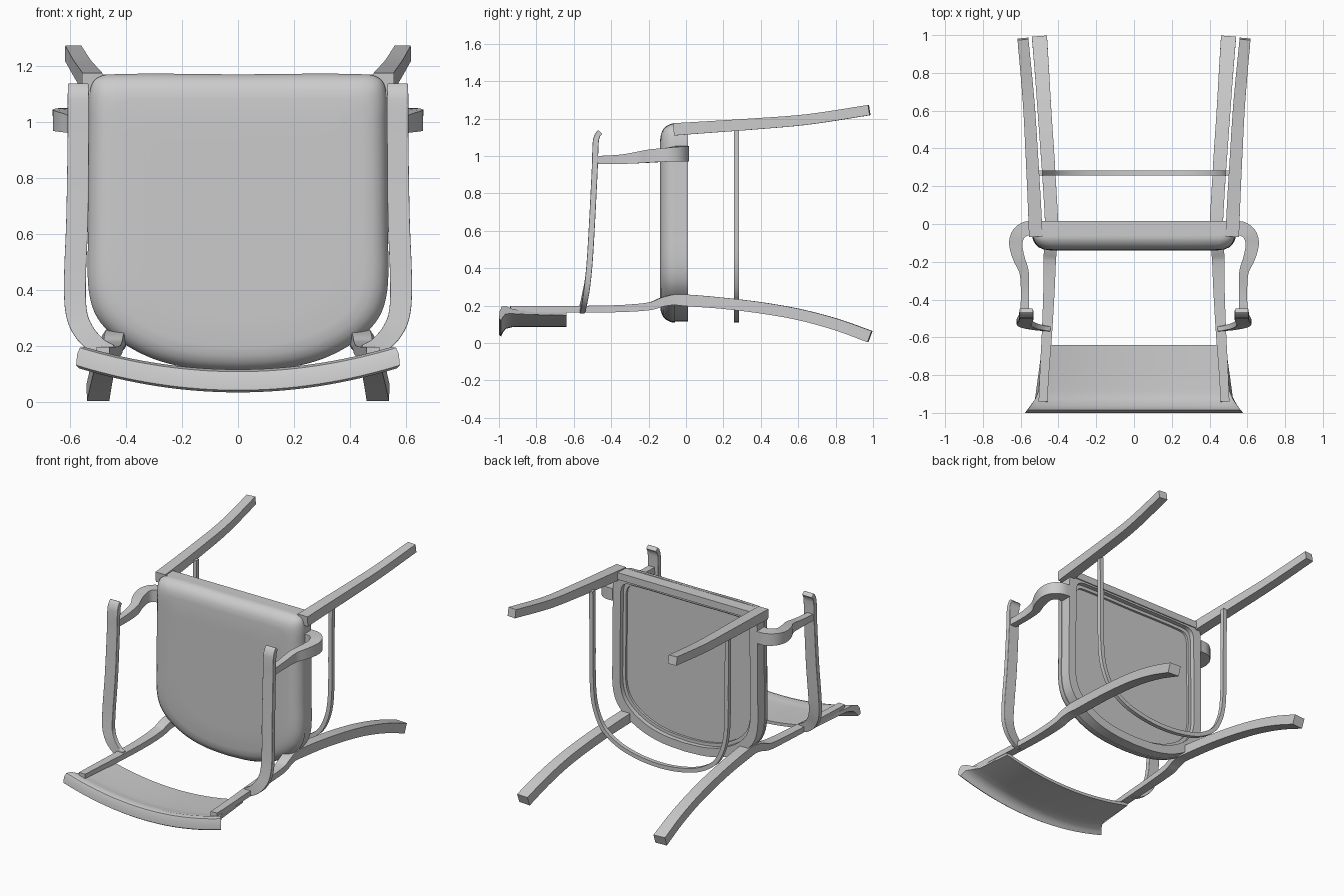
import bpy, bmesh, math
from mathutils import Vector

if "Cube" in bpy.data.objects:
    bpy.data.objects.remove(bpy.data.objects["Cube"])


def finish(name, bm, angle=35, mirror=False, bevel=0):
    bmesh.ops.recalc_face_normals(bm, faces=bm.faces[:])
    me = bpy.data.meshes.new(name)
    bm.to_mesh(me)
    bm.free()
    ob = bpy.data.objects.new(name, me)
    bpy.context.collection.objects.link(ob)
    bpy.ops.object.select_all(action='DESELECT')
    ob.select_set(True)
    bpy.context.view_layer.objects.active = ob
    bpy.ops.object.shade_smooth_by_angle(angle=math.radians(angle))
    if bevel:
        b = ob.modifiers.new("bevel", 'BEVEL')
        b.width, b.segments, b.limit_method = bevel, 3, 'ANGLE'
        b.angle_limit = math.radians(40)
    if mirror:
        ob.modifiers.new("mirror", 'MIRROR').use_clip = False
    return ob


def spline(points, n=6):
    """Smooth curve through points of any dimension (chord-length spacing)."""
    p = [Vector(q) for q in points]
    t = [0]
    for a, b in zip(p, p[1:]):
        t.append(t[-1] + (b - a).length)
    last = len(p) - 1
    m = []
    for i in range(len(p)):
        a, b = max(i - 1, 0), min(i + 1, last)
        m.append((p[b] - p[a]) / (t[b] - t[a]))
    out = []
    for i in range(last):
        d = t[i + 1] - t[i]
        for k in range(n):
            s = k / n
            out.append(p[i] * (2*s**3 - 3*s*s + 1) + m[i] * d * (s**3 - 2*s*s + s)
                       + p[i + 1] * (3*s*s - 2*s**3) + m[i + 1] * d * (s**3 - s*s))
    return out + [p[-1]]


def loft(rings):
    """Skin closed rings of equal length and cap both ends."""
    bm = bmesh.new()
    vs = [[bm.verts.new(c) for c in r] for r in rings]
    n = len(vs[0])
    for a, b in zip(vs, vs[1:]):
        for i in range(n):
            bm.faces.new((a[i], a[(i + 1) % n], b[(i + 1) % n], b[i]))
    bm.faces.new(vs[0])
    bm.faces.new(vs[-1])
    return bm


def bar(name, points, up, mirror=True, bevel=0, n=6):
    """Rectangular bar along points (x, y, z, width, height)."""
    pts = spline(points, n)
    pos = [Vector(q[:3]) for q in pts]
    rings = []
    for i, q in enumerate(pts):
        tan = (pos[min(i + 1, len(pos) - 1)] - pos[max(i - 1, 0)]).normalized()
        side = tan.cross(Vector(up)).normalized()
        top = side.cross(tan)
        rings.append([pos[i] + side * (a * q[3] / 2) + top * (b * q[4] / 2)
                      for a, b in ((-1, -1), (1, -1), (1, 1), (-1, 1))])
    return finish(name, loft(rings), mirror=mirror, bevel=bevel)


# D-shaped seat outline in x, z
HALF = [(0, .11), (.15, .119), (.28, .147), (.38, .192), (.46, .25), (.512, .32),
        (.535, .42), (.535, .6), (.532, 1.0), (.53, 1.1), (.512, 1.15), (.46, 1.17), (0, 1.17)]
half = spline(HALF, 4)
outline = half + [Vector((-q[0], q[1])) for q in half[-2:0:-1]]


def seat_rings(profile):
    return [[(q[0] * (1 - d / .535), y, .64 + (q[1] - .64) * (1 - d / .53)) for q in outline]
            for d, y in profile]


# Cushion with rounded front edge
finish("seat_cushion", loft(seat_rings([
    (0, -.06), (0, -.075), (.005, -.09), (.014, -.106), (.03, -.122),
    (.055, -.134), (.09, -.139), (.2, -.14)])), 50)

# Seat frame ring with stepped recess and bottom panel
finish("seat_frame", loft(seat_rings([
    (.004, -.062), (.004, .01), (.06, .01), (.06, -.02), (.08, -.02), (.08, -.035)])))

# Front rail between the front legs
bar("front_rail", [(-.49, -.022, 1.146, .078, .046), (.49, -.022, 1.146, .078, .046)],
    (0, 0, 1), mirror=False, n=1)

# Front legs
bar("front_leg", [(.52, -.065, 1.142, .072, .066), (.527, .1, 1.153, .07, .063),
                  (.54, .35, 1.17, .066, .06), (.558, .65, 1.195, .062, .056),
                  (.588, .98, 1.245, .058, .055)], (0, 0, 1))

# Back legs running on into the back posts
bar("back_leg_post", [(.5, .984, .034, .08, .064), (.487, .8, .1, .076, .062),
                      (.474, .6, .153, .073, .06), (.46, .4, .188, .072, .06),
                      (.447, .2, .212, .07, .06), (.436, 0, .228, .07, .062),
                      (.436, -.07, .23, .07, .055), (.442, -.13, .218, .068, .048),
                      (.446, -.19, .197, .066, .042), (.45, -.35, .184, .06, .038),
                      (.462, -.6, .18, .054, .036), (.472, -.75, .18, .05, .034),
                      (.482, -.94, .182, .046, .03)], (0, 0, 1))

# Arm supports curling out from the seat sides
bar("arm_support", [(.525, -.022, 1.012, .075, .08), (.575, -.026, 1.011, .075, .08),
                    (.612, -.055, 1.01, .073, .078), (.626, -.105, 1.006, .07, .074),
                    (.61, -.18, 1.0, .062, .07), (.583, -.25, .992, .05, .062),
                    (.577, -.35, .982, .044, .05), (.58, -.48, .978, .044, .042)], (0, 0, 1))

# Armrests with curled tips
bar("armrest", [(.57, -.458, 1.128, .072, .03), (.57, -.472, 1.112, .074, .03),
                (.57, -.482, 1.08, .076, .032), (.57, -.487, .95, .076, .032),
                (.574, -.502, .65, .078, .032), (.582, -.516, .42, .078, .032),
                (.575, -.528, .31, .076, .032), (.545, -.54, .245, .072, .03),
                (.495, -.55, .198, .062, .028), (.45, -.556, .18, .05, .026)],
    (0, 1, 0), bevel=.01)

# U-shaped stretcher linking the four legs
side = [(.497, .27, 1.145), (.494, .27, .8), (.49, .27, .5), (.465, .27, .36), (.4, .27, .245),
        (.25, .27, .16), (0, .27, .124)]
loop = side + [(-x, y, z) for x, y, z in side[-2::-1]]
bar("stretcher", [p + (.027, .027) for p in loop], (0, 1, 0), mirror=False)

# Curved back panel with rolled top edge, flaring outwards
section = [(-.64, .01), (-.76, .01), (-.88, .01), (-.925, .013), (-.962, .022), (-.985, .014),
           (-.996, -.012), (-1, -.052), (-.988, -.06), (-.98, -.042), (-.965, -.02),
           (-.93, -.011), (-.88, -.01), (-.76, -.01), (-.64, -.01)]


def half_width(y):
    return .485 + .02 * (-.64 - y) / .26 + .065 * max(0, (-.88 - y) / .12) ** 1.5


rings = []
for i in range(33):
    u = i / 16 - 1
    rings.append([(u * half_width(y), y, .095 + .075 * (u * half_width(y) / .53) ** 2 + dz)
                  for y, dz in section])
finish("back_panel", loft(rings), 45)
